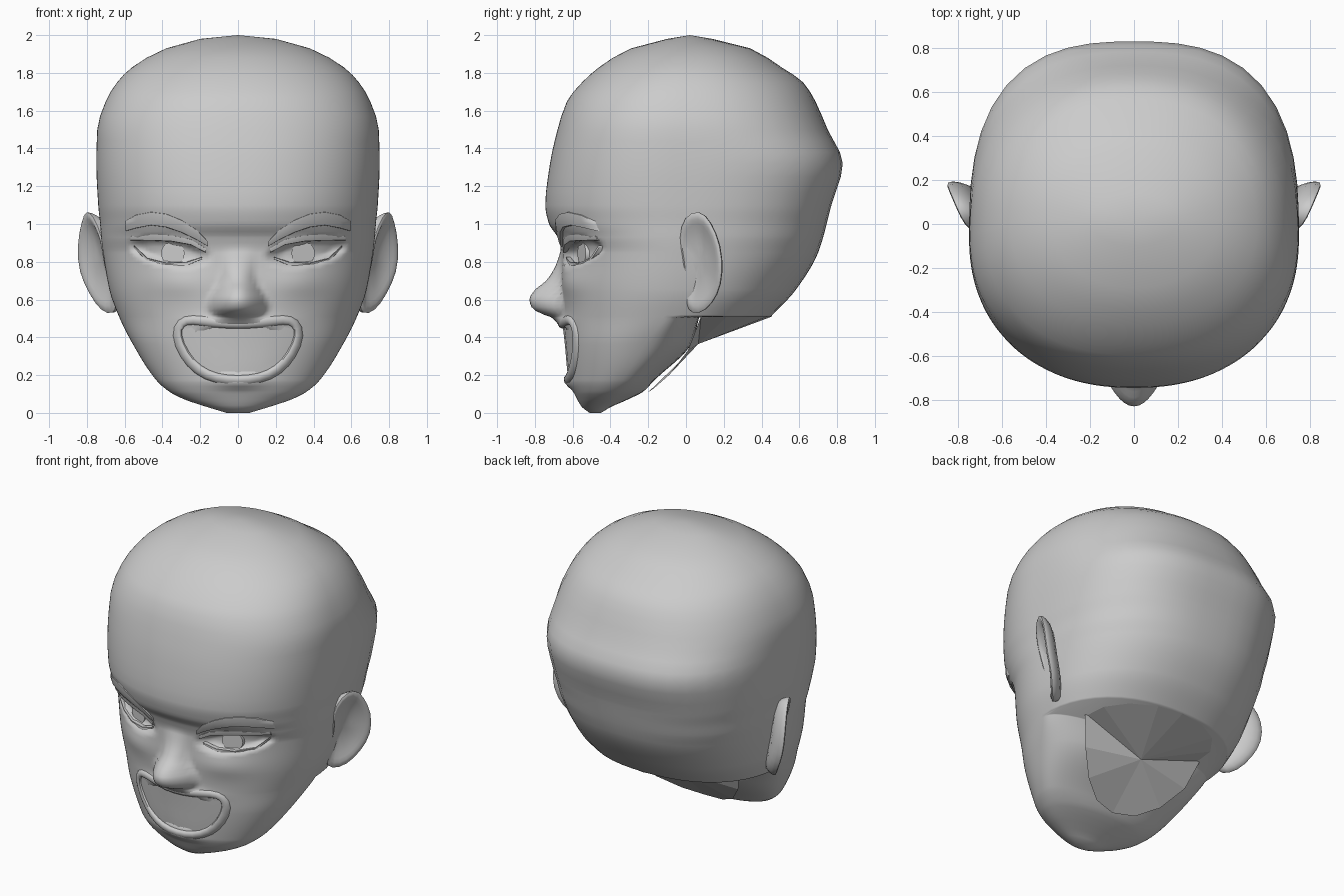
import bpy, bmesh, math
from mathutils import Vector

if "Cube" in bpy.data.objects:
    bpy.data.objects.remove(bpy.data.objects["Cube"])

clay = bpy.data.materials.new("warm_grey_clay")
clay.diffuse_color = (0.6, 0.6, 0.6, 1)
clay.use_nodes = True
clay.node_tree.nodes["Principled BSDF"].inputs["Base Color"].default_value = clay.diffuse_color

# Head sections: height, half width, front y, y of widest point, front and back roundness
SECTIONS = [
    (0.00, 0.06, -0.51, -0.48, 2, 2), (0.03, 0.16, -0.55, -0.46, 2, 2),
    (0.07, 0.28, -0.575, -0.42, 2, 2), (0.11, 0.36, -0.595, -0.38, 2.1, 2.1),
    (0.17, 0.43, -0.62, -0.33, 2.1, 2.3), (0.37, 0.56, -0.64, -0.20, 2.2, 2.4),
    (0.51, 0.63, -0.655, -0.10, 2.15, 2.3), (0.65, 0.68, -0.66, -0.06, 2.15, 2.3),
    (0.85, 0.715, -0.66, -0.05, 2.12, 2.4), (0.93, 0.725, -0.68, -0.05, 2.2, 2.5),
    (1.00, 0.73, -0.725, -0.05, 2.2, 2.55), (1.10, 0.74, -0.745, -0.05, 2.25, 2.65),
    (1.32, 0.75, -0.72, -0.05, 2.3, 2.7), (1.50, 0.745, -0.68, -0.05, 2.3, 2.45),
    (1.65, 0.70, -0.63, -0.04, 2.25, 2.3), (1.75, 0.64, -0.55, -0.02, 2.2, 2.2),
    (1.83, 0.56, -0.46, 0.0, 2.15, 2.15), (1.93, 0.38, -0.29, 0.02, 2.1, 2.1),
    (1.98, 0.20, -0.10, 0.02, 2, 2),
]
# Back profile (height, y): jaw below the neck cut, skull above it
JAW_BACK = [(0.0, -0.45), (0.03, -0.40), (0.07, -0.31), (0.11, -0.23), (0.17, -0.17),
            (0.37, 0.03), (0.505, 0.07)]
SKULL_BACK = [(0.51, 0.45), (0.65, 0.58), (0.85, 0.70), (1.10, 0.77), (1.32, 0.83),
              (1.50, 0.75), (1.65, 0.685), (1.75, 0.62), (1.83, 0.505), (1.93, 0.34), (1.98, 0.14)]
# Nose: height, projection, half width
NOSE = [(0.49, 0, 0.12), (0.51, 0.05, 0.13), (0.53, 0.12, 0.15), (0.56, 0.16, 0.16),
        (0.60, 0.17, 0.155), (0.65, 0.14, 0.125), (0.70, 0.08, 0.10),
        (0.78, 0.03, 0.09), (0.87, 0.0, 0.09)]
# Right half of the mouth outline (x, z), top to bottom
MOUTH = [(0.0, 0.45), (0.13, 0.455), (0.25, 0.475), (0.29, 0.465), (0.31, 0.42),
         (0.27, 0.32), (0.20, 0.24), (0.11, 0.20), (0.0, 0.19)]


def lookup(table, z):
    """Smooth monotone interpolation of a table on its first column."""
    if z <= table[0][0]:
        return table[0]
    for i in range(len(table) - 1):
        a, b = table[i], table[i + 1]
        if z > b[0]:
            continue
        h = b[0] - a[0]
        t = (z - a[0]) / h
        out = [z]
        for k in range(1, len(a)):
            def slope(j):
                j = max(0, min(len(table) - 2, j))
                return (table[j + 1][k] - table[j][k]) / (table[j + 1][0] - table[j][0])

            def tangent(j):
                p, q = slope(j - 1), slope(j)
                return 2 * p * q / (p + q) if p * q > 0 else 0.0
            out.append((2*t**3 - 3*t*t + 1) * a[k] + (t**3 - 2*t*t + t) * h * tangent(i)
                       + (3*t*t - 2*t**3) * b[k] + (t**3 - t*t) * h * tangent(i + 1))
        return out
    return table[-1]


def bump(x, z, cx, cz, rx, rz):
    return math.exp(-((x - cx) / rx) ** 2 - ((z - cz) / rz) ** 2)


def relief(x, z):
    """Offset in y of the facial features; negative is forward."""
    x = abs(x)
    d = 0.0
    if NOSE[0][0] < z < NOSE[-1][0]:
        _, p, w = lookup(NOSE, z)
        d -= p * max(0.0, 1 - (x / w) ** 2) ** 1.1
    # eye socket, cheek, mouth hollow, lip swelling
    e = ((x - 0.365) / 0.19) ** 2 + ((z - 0.855 - (x - 0.365) * 0.15) / 0.065) ** 2
    d += 0.055 * max(0.0, min(1.0, 1.6 - 1.2 * e))
    d -= 0.02 * bump(x, z, 0.32, 0.69, 0.16, 0.08)
    m = (x / 0.28) ** 2 + (abs(z - 0.34) / 0.12) ** 2.5
    d += 0.03 * max(0.0, min(1.0, 3 - 3 * m))
    d -= 0.035 * bump(x, z, 0, 0.485, 0.18, 0.03) + 0.025 * bump(x, z, 0, 0.16, 0.12, 0.03)
    return d


def base_y(x, z):
    _, w, yf, c, n, _ = lookup(SECTIONS, z)
    return c - (c - yf) * max(0.0, 1 - (abs(x) / w) ** n) ** (1 / n)


def finish(name, bm, angle=60):
    bmesh.ops.recalc_face_normals(bm, faces=bm.faces)
    me = bpy.data.meshes.new(name)
    bm.to_mesh(me)
    bm.free()
    ob = bpy.data.objects.new(name, me)
    bpy.context.collection.objects.link(ob)
    me.materials.append(clay)
    bpy.ops.object.select_all(action='DESELECT')
    ob.select_set(True)
    bpy.context.view_layer.objects.active = ob
    if angle:
        bpy.ops.object.shade_smooth_by_angle(angle=math.radians(angle))
    return ob


def loft(bm, rings, closed=True, caps=True):
    rows = [[bm.verts.new(p) for p in r] for r in rings]
    n = len(rows[0])
    for a, b in zip(rows, rows[1:]):
        for i in range(n if closed else n - 1):
            j = (i + 1) % n
            bm.faces.new((a[i], a[j], b[j], b[i]))
    if caps:
        bm.faces.new(rows[0])
        bm.faces.new(rows[-1])
    return rows


# Head: fine rows over the face, coarser rows over the skull
FRONT, BACK = 96, 24
angles = [math.pi + math.pi * i / FRONT for i in range(FRONT)]
angles += [math.pi * i / BACK for i in range(BACK)]
heights = sorted({round(i * 0.02, 3) for i in range(56)} | {s[0] for s in SECTIONS}
                 | {0.505, 1.17, 1.25, 1.38, 1.44, 1.57, 1.7, 1.79, 1.88})
rings = []
for z in heights:
    _, w, yf, c, nf, nb = lookup(SECTIONS, z)
    yb = lookup(JAW_BACK if z < 0.508 else SKULL_BACK, z)[1]
    ring = []
    for a in angles:
        ca, sa = math.cos(a), math.sin(a)
        n = nf if sa < 0 else nb
        r = (abs(ca) ** n + abs(sa) ** n) ** (-1 / n)
        x = w * r * ca
        y = c + r * sa * ((c - yf) if sa < 0 else (yb - c))
        if sa < -0.2:
            y += relief(x, z)
        ring.append((x, y, z))
    rings.append(ring)
bm = bmesh.new()
rows = loft(bm, rings, caps=False)
crown = bm.verts.new((0, 0.02, 2.0))
for i in range(len(angles)):
    bm.faces.new((rows[-1][i], rows[-1][(i + 1) % len(angles)], crown))
bm.faces.new(rows[0])
finish("head", bm, 75)

# Neck cut: flat fan from the jaw line to the back of the skull
half = [(0, -0.20, 0.11), (0.15, -0.17, 0.13), (0.28, -0.09, 0.20), (0.39, 0.01, 0.33),
        (0.45, 0.08, 0.512), (0.43, 0.22, 0.512), (0.33, 0.35, 0.512), (0.17, 0.43, 0.51),
        (0, 0.455, 0.51)]
rim = half + [(-x, y, z) for x, y, z in half[-2:0:-1]]
bm = bmesh.new()
vs = [bm.verts.new(p) for p in rim]
apex = bm.verts.new((0, 0.065, 0.365))
for i, v in enumerate(vs):
    bm.faces.new((vs[(i + 1) % len(vs)], v, apex))
neck = finish("neck_cut", bm, 0)
if sum(p.normal.z for p in neck.data.polygons) > 0:
    neck.data.flip_normals()

# Mouth plate: strips between upper and lower outline, following the face
outline = MOUTH + [(-x, z) for x, z in MOUTH[-2:0:-1]]
bm = bmesh.new()
upper = [(0.0, 0.455), (0.13, 0.46), (0.25, 0.48), (0.315, 0.42)]
lower = [(0.0, 0.185), (0.11, 0.195), (0.22, 0.255), (0.315, 0.42)]
ru, rl = [[(-x, z) for x, z in h[:0:-1]] + h for h in (upper, lower)]
strips = []
for (xu, zu), (xl, zl) in zip(ru, rl):
    pts = []
    for k in range(7):
        t = k / 6
        x, z = xu + (xl - xu) * t, zu + (zl - zu) * t
        pts.append((x, base_y(x, z) - 0.002, z))
    strips.append(pts)
loft(bm, strips, closed=False, caps=False)
bmesh.ops.remove_doubles(bm, verts=bm.verts, dist=0.0005)
mouth = finish("mouth", bm)
if mouth.data.polygons[len(mouth.data.polygons) // 2].normal.y > 0:
    mouth.data.flip_normals()

# Lips: soft band around the mouth
bm = bmesh.new()
lip_rings = []
for i, (x, z) in enumerate(outline):
    x0, z0 = outline[i - 1]
    x1, z1 = outline[(i + 1) % len(outline)]
    out = Vector((-(z1 - z0), 0, x1 - x0)).normalized()
    c = Vector((x, 0, z)) + out * 0.022
    ring = []
    for k in range(8):
        a = 2 * math.pi * k / 8
        p = c + out * 0.03 * math.cos(a)
        p.y = base_y(p.x, p.z) + 0.006 + 0.024 * math.sin(a) - 0.016 * (1 - abs(x) / 0.35)
        ring.append(p)
    lip_rings.append(ring)
loft(bm, lip_rings + lip_rings[:1], caps=False)
bmesh.ops.remove_doubles(bm, verts=bm.verts, dist=0.0001)
lips = finish("lips", bm)
lips.modifiers.new("round", 'SUBSURF').levels = 1

# Paired parts: brow, eyelids, iris, ear
BROW = [(0.16, 0.895, 0.015), (0.22, 0.945, 0.03), (0.30, 0.99, 0.037), (0.38, 1.02, 0.04),
        (0.46, 1.03, 0.04), (0.54, 1.015, 0.04), (0.595, 0.99, 0.03)]
UPPER_LID = [(0.17, 0.86, 0.012), (0.25, 0.905, 0.016), (0.35, 0.925, 0.018),
             (0.45, 0.93, 0.018), (0.57, 0.925, 0.012)]
LOWER_LID = [(0.19, 0.82, 0.006), (0.27, 0.79, 0.01), (0.38, 0.785, 0.01),
             (0.48, 0.81, 0.01), (0.55, 0.88, 0.006)]
EAR = [(.72, -.045, .93), (.77, -.015, 1.05), (.81, .07, 1.085), (.835, .13, 1.02),
       (.86, .185, .89), (.85, .195, .74), (.79, .17, .62), (.73, .10, .53),
       (.66, .03, .51), (.64, -.01, .57), (.68, -.01, .70), (.71, -.02, .82)]


def ridge(name, stations, s, height):
    """Raised strip lying on the face."""
    bm = bmesh.new()
    rings = []
    for x, z, h in stations:
        y = base_y(x, z)
        ring = []
        for dz, dy in ((-1, 0.03), (-0.9, -0.7 * height), (0, -height),
                       (0.8, -0.7 * height), (1, 0.03)):
            ring.append((s * x, y + dy + (base_y(x, z + dz * h) - y) * 0.8, z + dz * h))
        rings.append(ring)
    loft(bm, rings)
    return finish(name, bm, 50)


for side, s in (("right", 1), ("left", -1)):
    ridge(side + "_brow", BROW, s, 0.014)
    ridge(side + "_upper_eyelid", UPPER_LID, s, 0.006)
    ridge(side + "_lower_eyelid", LOWER_LID, s, -0.008)

    # iris disc
    bm = bmesh.new()
    y = base_y(0.345, 0.845) + 0.042
    disc = [(0.345 + 0.062 * math.cos(a), 0.845 + min(0.055, 0.062 * math.sin(a)))
            for a in [2 * math.pi * k / 20 for k in range(20)]]
    loft(bm, [[(s * x, y + dy + 0.35 * (x - 0.345), z) for x, z in disc] for dy in (0, 0.03)])
    finish(side + "_iris", bm, 40)

    # ear: root inside the head, back of rim, rim, inner fold, hollow
    mid = Vector((0.75, 0.07, 0.80))
    rim = [Vector(p) for p in EAR]
    ear_rings = [[Vector((0.65, 0.07, 0.8)) + (p - mid) * 0.85 for p in rim],
                 [mid + (p - mid) * 0.93 + Vector((-0.03, 0.015, 0)) for p in rim],
                 [mid + (p - mid) * 1.02 for p in rim],
                 [mid + (p - mid) * 0.84 + Vector((0.004, -0.004, 0)) for p in rim],
                 [mid + (p - mid) * 0.68 + Vector((-0.018, 0, 0)) for p in rim],
                 [mid + (p - mid) * 0.25 + Vector((-0.03, 0.01, 0)) for p in rim]]
    bm = bmesh.new()
    loft(bm, [[(s * p.x, p.y, p.z) for p in r] for r in ear_rings])
    ear = finish(side + "_ear", bm, 80)
    ear.modifiers.new("round", 'SUBSURF').levels = 1
